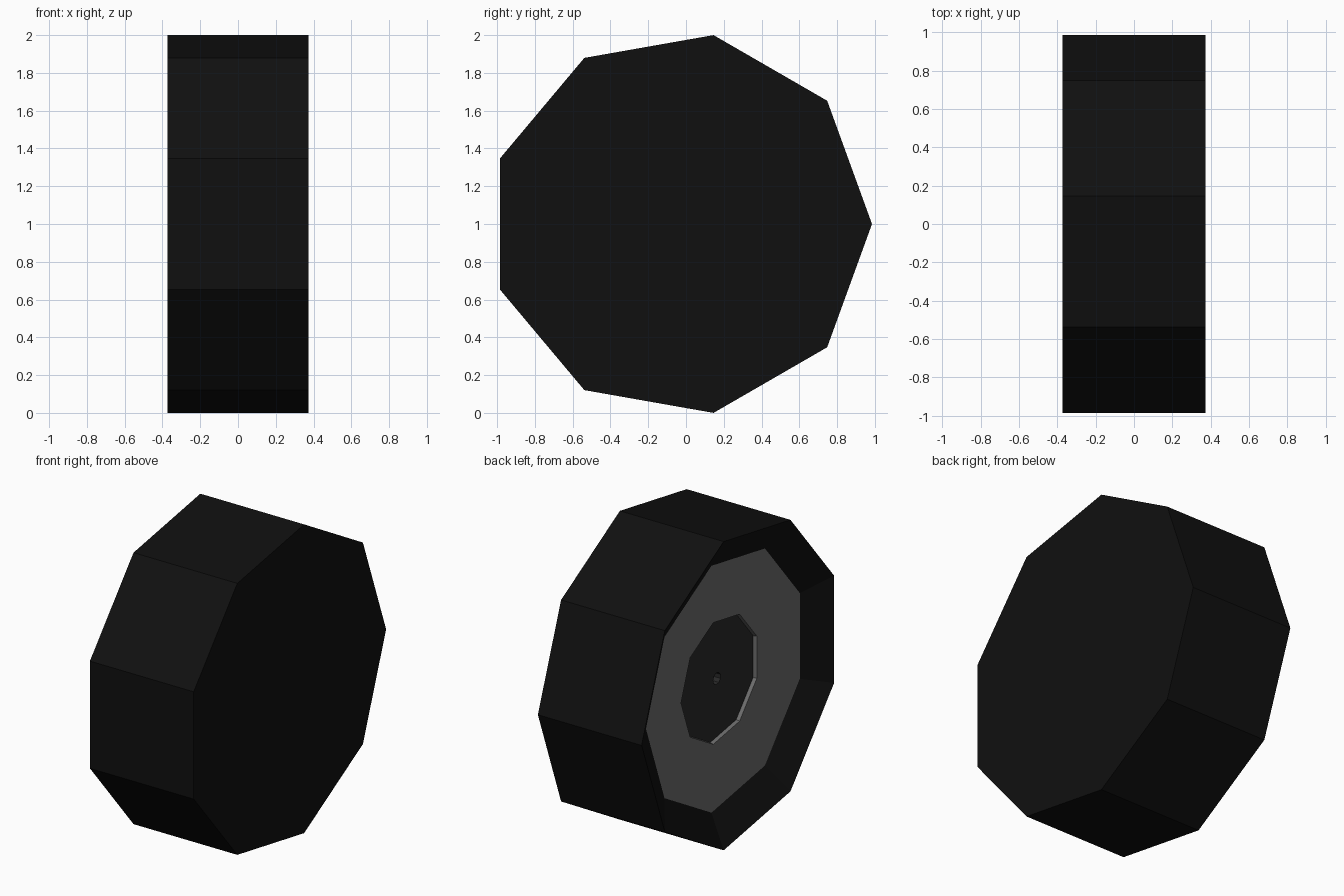
import bpy
import bmesh
from math import cos, sin, tau

if "Cube" in bpy.data.objects:
    bpy.data.objects.remove(bpy.data.objects["Cube"])

SIDES = 9
CENTRE_Y = -0.0306


def material(name, value):
    mat = bpy.data.materials.new(name)
    mat.diffuse_color = (value, value, value, 1)
    mat.use_nodes = True
    mat.node_tree.nodes["Principled BSDF"].inputs["Base Color"].default_value = mat.diffuse_color
    return mat


def lathe(name, profile, mat, cap_start=False, cap_end=False):
    """Revolve (radius, x) points round the axle, ordered from +x to -x."""
    bm = bmesh.new()
    rings = []
    for r, x in profile:
        rings.append([bm.verts.new((x, r * cos(tau * i / SIDES), r * sin(tau * i / SIDES)))
                      for i in range(SIDES)])
    for a, b in zip(rings, rings[1:]):
        for i in range(SIDES):
            j = (i + 1) % SIDES
            bm.faces.new((a[i], b[i], b[j], a[j]))
    if cap_start:
        bm.faces.new(rings[0])
    if cap_end:
        bm.faces.new(rings[-1][::-1])
    mesh = bpy.data.meshes.new(name)
    bm.to_mesh(mesh)
    bm.free()
    mesh.materials.append(mat)
    obj = bpy.data.objects.new(name, mesh)
    obj.location = (0, CENTRE_Y, 1)
    bpy.context.collection.objects.link(obj)
    return obj


black = material("rubber_black", 0.005)
grey = material("rim_grey", 0.15)
dark = material("hub_dark", 0.022)

# Tyre: closed flat side at +x, tread, bevelled sidewall sloping in at -x
lathe("tyre", [(1.0154, 0.372), (1.0154, -0.372), (0.812, -0.26)], black, cap_start=True)

# Rim: shallow dish with a short step down to the hub
lathe("rim", [(0.812, -0.26), (0.40, -0.223), (0.395, -0.20)], grey)

# Hub: recessed plate with a small blind axle hole
lathe("hub", [(0.395, -0.20), (0.038, -0.20), (0.038, -0.15)], dark, cap_end=True)
